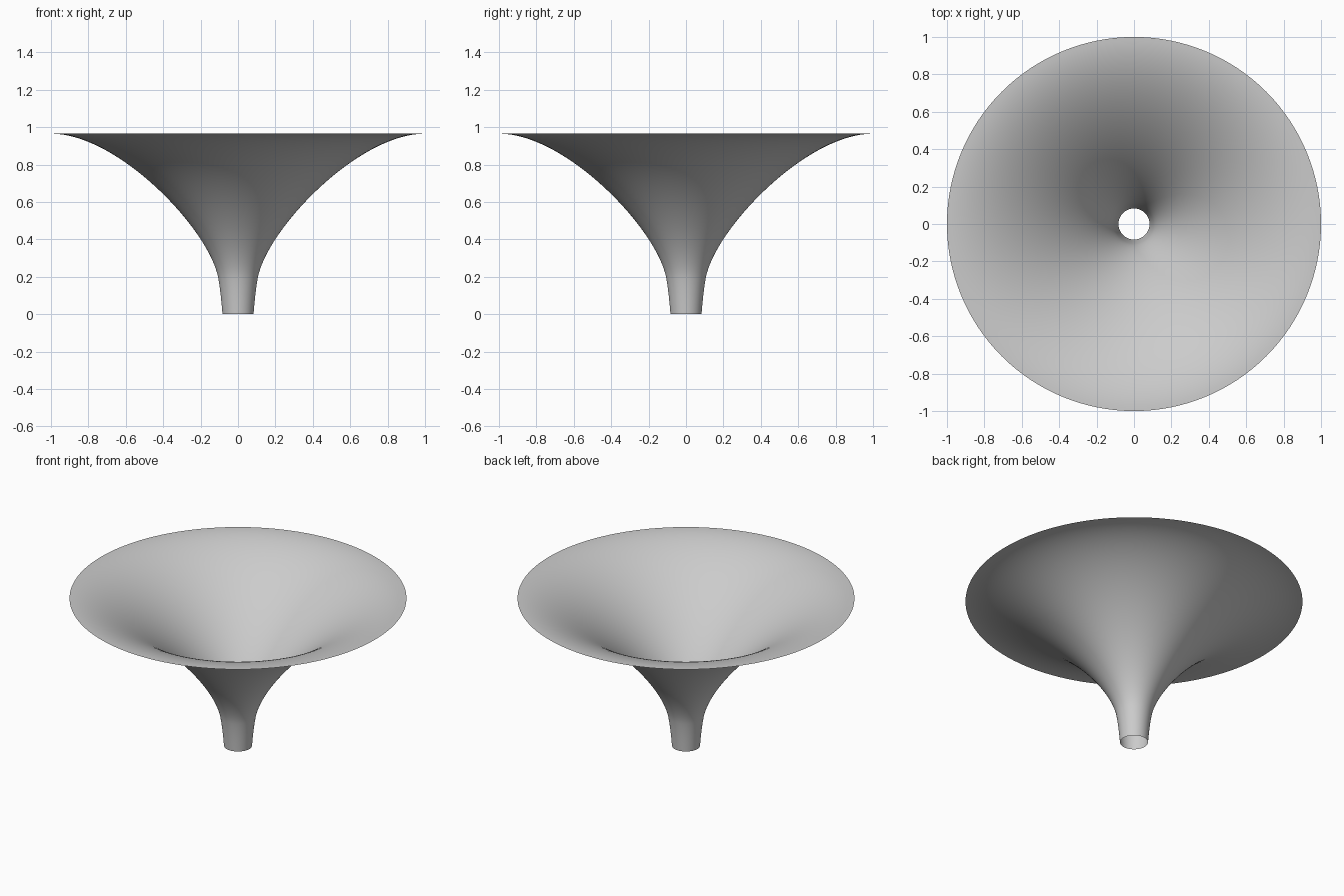
import bpy
import bmesh
from math import tau
from mathutils import Vector
from mathutils.geometry import interpolate_bezier

SEGMENTS = 128

if "Cube" in bpy.data.objects:
    bpy.data.objects.remove(bpy.data.objects["Cube"], do_unlink=True)

# Plain grey material
grey = bpy.data.materials.new("light_grey")
grey.use_nodes = True
colour = (0.6, 0.6, 0.6, 1)
grey.diffuse_color = colour
grey.node_tree.nodes["Principled BSDF"].inputs["Base Color"].default_value = colour


def curve(*points, count):
    """Points of a cubic curve in the radius-height plane."""
    return interpolate_bezier(*(Vector((r, 0, z)) for r, z in points), count)


# Profile: slightly tapered stem, then a flare ending in a level rim
stem = curve((0.083, 0), (0.088, 0.06), (0.094, 0.13), (0.105, 0.19), count=8)
flare = curve((0.105, 0.19), (0.15, 0.45), (0.64, 0.965), (1, 0.965), count=48)
profile = stem + flare[1:]

# Open single-walled horn, spun around the vertical axis
bm = bmesh.new()
verts = [bm.verts.new(p) for p in profile]
edges = [bm.edges.new(pair) for pair in zip(verts, verts[1:])]
bmesh.ops.spin(bm, geom=verts + edges, cent=(0, 0, 0), axis=(0, 0, 1),
               angle=tau, steps=SEGMENTS, use_merge=True)
bmesh.ops.remove_doubles(bm, verts=bm.verts, dist=0.0001)
bmesh.ops.recalc_face_normals(bm, faces=bm.faces)

# Faces look outward and down, away from the mouth
bm.faces.ensure_lookup_table()
if sum(f.normal.z for f in bm.faces) > 0:
    bmesh.ops.reverse_faces(bm, faces=bm.faces)
for face in bm.faces:
    face.smooth = True

mesh = bpy.data.meshes.new("flared_horn")
bm.to_mesh(mesh)
bm.free()
mesh.materials.append(grey)
horn = bpy.data.objects.new("flared_horn", mesh)
bpy.context.collection.objects.link(horn)
